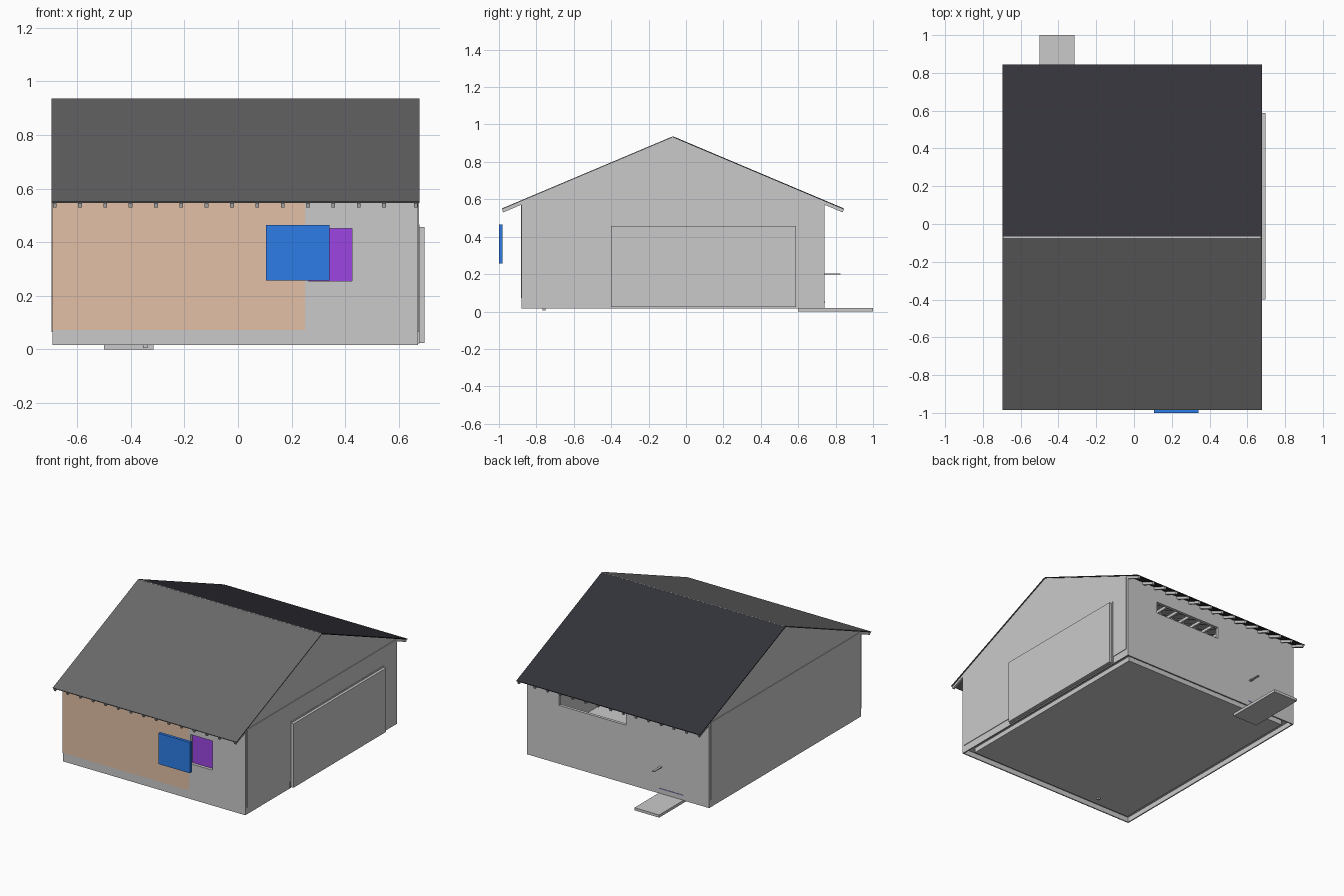
import bpy, bmesh, math

if "Cube" in bpy.data.objects:
    bpy.data.objects.remove(bpy.data.objects["Cube"])


def material(name, rgb):
    m = bpy.data.materials.new(name)
    m.diffuse_color = (*rgb, 1)
    m.use_nodes = True
    m.node_tree.nodes["Principled BSDF"].inputs["Base Color"].default_value = m.diffuse_color
    return m


GRAY = material("light gray", (0.59, 0.59, 0.59))
ROOF_F = material("mid gray roof", (0.142, 0.142, 0.145))
ROOF_B = material("dark slate roof", (0.032, 0.033, 0.041))
PEACH = material("peach", (0.76, 0.53, 0.39))
BLUE = material("blue", (0.027, 0.20, 0.80))
PURPLE = material("purple", (0.33, 0.06, 0.76))
VIOLET = material("dull violet", (0.20, 0.18, 0.50))


def prism(name, profile, x0, x1, mat):
    """Extrude a (y, z) profile along x."""
    bm = bmesh.new()
    a = [bm.verts.new((x0, y, z)) for y, z in profile]
    b = [bm.verts.new((x1, y, z)) for y, z in profile]
    bm.faces.new(a)
    bm.faces.new(b[::-1])
    n = len(a)
    for i in range(n):
        j = (i + 1) % n
        bm.faces.new((a[i], b[i], b[j], a[j]))
    bmesh.ops.recalc_face_normals(bm, faces=bm.faces)
    me = bpy.data.meshes.new(name)
    bm.to_mesh(me)
    bm.free()
    me.materials.append(mat)
    ob = bpy.data.objects.new(name, me)
    bpy.context.collection.objects.link(ob)
    return ob


def box(name, x0, x1, y0, y1, z0, z1, mat=GRAY):
    return prism(name, [(y0, z0), (y1, z0), (y1, z1), (y0, z1)], x0, x1, mat)


def cut(target, cutter):
    cutter.hide_render = True
    mod = target.modifiers.new("cut", "BOOLEAN")
    mod.operation = "DIFFERENCE"
    mod.solver = "EXACT"
    mod.object = cutter
    bpy.context.view_layer.objects.active = target
    bpy.ops.object.modifier_apply(modifier=mod.name)
    bpy.data.objects.remove(cutter)


# Roof line: ridge and pitch
RY, RZ, PITCH = -0.07, 0.937, 0.422
RUN = 0.914


def roof_z(y, drop=0.0):
    return RZ - abs(y - RY) * PITCH - drop


def slope(side, top, bottom, start=0.0):
    """Profile of a sloping board between two depths below the roof surface."""
    c = math.cos(math.atan(PITCH))
    s = math.sin(math.atan(PITCH))
    y0, y1 = RY + side * start, RY + side * RUN
    dz = bottom - top
    tail = (y1 - side * s * dz * c, roof_z(y1, top) - dz * c * c)
    return [(y0, roof_z(y0, top)), (y1, roof_z(y1, top)), tail, (y0, roof_z(y0, bottom))]


def house(y0, y1, z, drop):
    return [(y0, z), (y1, z), (y1, roof_z(y1, drop)), (RY, RZ - drop), (y0, roof_z(y0, drop))]


# Walls: hollow gabled shell with two openings
X0, X1, Y0, Y1 = -0.691, 0.671, -0.88, 0.74
T = 0.02
walls = prism("walls", house(Y0, Y1, 0.016, 0.006), X0, X1, GRAY)
cut(walls, prism("inside_cutter", house(Y0 + T, Y1 - T, 0.065, 0.02), X0 + T, X1 - T, GRAY))
cut(walls, box("skirt_cutter", X0 + 0.008, X1 - 0.008, Y0 + 0.008, Y1 - 0.008, -0.1, 0.05))
cut(walls, box("window_cutter", 0.262, 0.425, Y0 - 0.05, Y0 + 0.05, 0.255, 0.452))
cut(walls, box("vent_cutter", -0.07, 0.43, Y1 - 0.05, Y1 + 0.05, 0.41, 0.49))

# Floor slab, set in from the skirt
G = 0.055
box("floor", X0 + G, X1 - G, Y0 + G, Y1 - G, 0.018, 0.055)

# Thin siding on both gable ends
for name, a, b in (("right_siding", X1, X1 + 0.004), ("left_siding", X0 - 0.004, X0)):
    prism(name, [(-0.865, 0.065), (0.725, 0.065), (0.725, 0.59), (-0.865, 0.59)], a, b, GRAY)

# Roof sheets with a ridge board showing between them
prism("front_roof", slope(-1, 0.0, 0.006, 0.004), -0.696, 0.677, ROOF_F)
prism("back_roof", slope(1, 0.0, 0.006, 0.004), -0.696, 0.677, ROOF_B)
box("ridge_board", -0.69, 0.67, RY - 0.004, RY + 0.004, 0.89, 0.936)

# Rafters and roof trusses
spots = [-0.684 + i * 0.0945 for i in range(14)] + [0.664]
for i, x in enumerate(spots):
    xa, xb = max(x - 0.007, X0 + 0.001), min(x + 0.007, X1 - 0.001)
    prism(f"front_rafter_{i}", slope(-1, 0.006, 0.024), xa, xb, GRAY)
    prism(f"back_rafter_{i}", slope(1, 0.006, 0.024), xa, xb, GRAY)
    if 0 < i < 14:
        box(f"ceiling_tie_{i}", xa, xb, Y0 + 0.01, Y1 - 0.01, 0.555, 0.575)
        for side, label in ((-1, "front"), (1, "back")):
            y, q, m = RY, RY + side * 0.27, RY + side * 0.42
            prism(f"{label}_inner_web_{i}", [(y, 0.91), (y, 0.87), (q - side * 0.01, 0.57),
                                             (q + side * 0.01, 0.57)], xa, xb, GRAY)
            prism(f"{label}_outer_web_{i}", [(q - side * 0.01, 0.57), (q + side * 0.01, 0.57),
                                             (m + side * 0.01, 0.735), (m - side * 0.01, 0.735)],
                  xa, xb, GRAY)

# Front: painted panel, window pane and hanging shutter
box("painted_panel", -0.694, 0.25, Y0 - 0.001, Y0, 0.072, 0.575, PEACH)
box("window_pane", 0.262, 0.425, Y0 + 0.02, Y0 + 0.026, 0.253, 0.454, PURPLE)
box("shutter", 0.105, 0.341, -1.0, -0.98, 0.257, 0.465, BLUE)

# Right side: large door raised out of a slim flat surround
box("door_surround", X1, 0.677, -0.41, 0.597, 0.022, 0.466)
box("garage_door", X1, 0.695, -0.40, 0.587, 0.025, 0.456)

# Back: entry slab, handle bar and threshold strip
box("entry_slab", -0.50, -0.315, 0.60, 1.0, 0.0, 0.018)
box("handle_bar", -0.34, -0.325, Y1 - 0.01, 0.825, 0.197, 0.203)
box("threshold_strip", -0.50, -0.315, Y1, Y1 + 0.002, 0.048, 0.053, VIOLET)

# Small drain stub under the floor
box("drain_stub", -0.355, -0.338, -0.768, -0.75, 0.006, 0.05)
